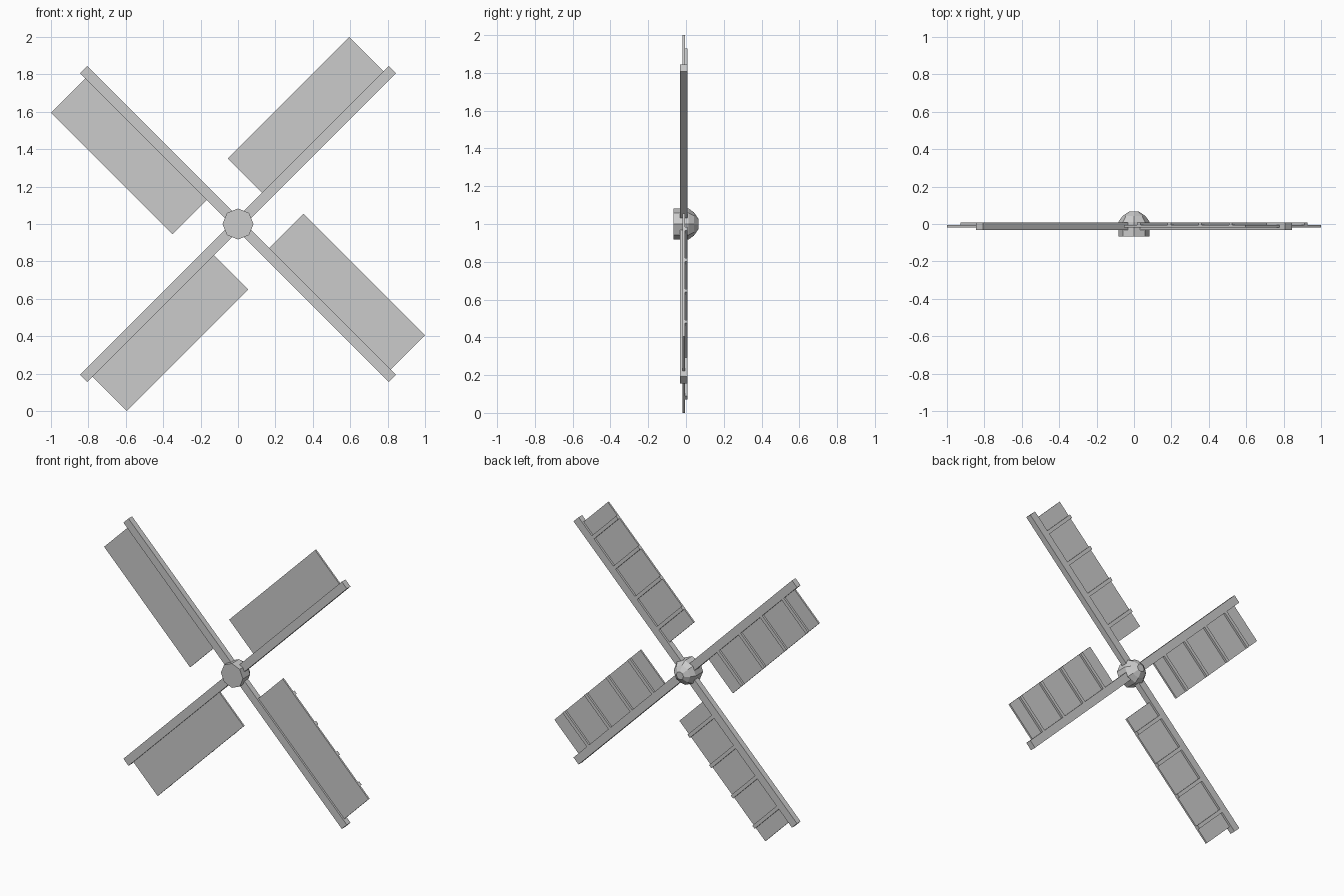
import bpy, bmesh, math
from mathutils import Matrix, Vector

if "Cube" in bpy.data.objects:
    bpy.data.objects.remove(bpy.data.objects["Cube"])

grey = bpy.data.materials.new("plain grey")
grey.diffuse_color = (0.6, 0.6, 0.6, 1)
grey.use_nodes = True
grey.node_tree.nodes["Principled BSDF"].inputs["Base Color"].default_value = grey.diffuse_color
HUB = Matrix.Translation((0, 0, 1))


def finish(name, bm, matrix):
    bmesh.ops.transform(bm, matrix=matrix, verts=bm.verts)
    bmesh.ops.recalc_face_normals(bm, faces=bm.faces)
    mesh = bpy.data.meshes.new(name)
    bm.to_mesh(mesh)
    bm.free()
    mesh.materials.append(grey)
    obj = bpy.data.objects.new(name, mesh)
    bpy.context.collection.objects.link(obj)
    return obj


def box(name, lo, hi, matrix):
    lo, hi = Vector(lo), Vector(hi)
    bm = bmesh.new()
    bmesh.ops.create_cube(bm, size=1)
    bmesh.ops.scale(bm, vec=hi - lo, verts=bm.verts)
    bmesh.ops.translate(bm, vec=(lo + hi) / 2, verts=bm.verts)
    return finish(name, bm, matrix)


# Four sails: arm along local x, panel on its local z side
for i in range(4):
    turn = HUB @ Matrix.Rotation(-math.radians(45 + 90 * i), 4, 'Y')
    box(f"arm_{i + 1}", (0, -0.031, -0.027), (1.168, 0.008, 0.027), turn)
    box(f"sail_panel_{i + 1}", (0.209, -0.018, 0.02), (1.128, -0.006, 0.286), turn)
    # Battens across the back of the panel
    for j in range(4):
        u = 0.322 + 0.231 * j
        box(f"batten_{i + 1}_{j + 1}", (u - 0.012, -0.007, 0.02),
            (u + 0.012, 0.008, 0.286), turn)

# Hub: eight-sided drum closed by a faceted dome at the back
bm = bmesh.new()
rings = []
for radius, y in [(0.083, -0.066), (0.083, 0.012), (0.062, 0.042), (0.027, 0.066)]:
    rings.append([bm.verts.new((radius * math.cos(k * math.pi / 4), y,
                                radius * math.sin(k * math.pi / 4))) for k in range(8)])
for a, b in zip(rings, rings[1:]):
    for k in range(8):
        n = (k + 1) % 8
        bm.faces.new((a[k], a[n], b[n], b[k]))
bm.faces.new(rings[0])
bm.faces.new(rings[-1])
finish("hub", bm, HUB)
